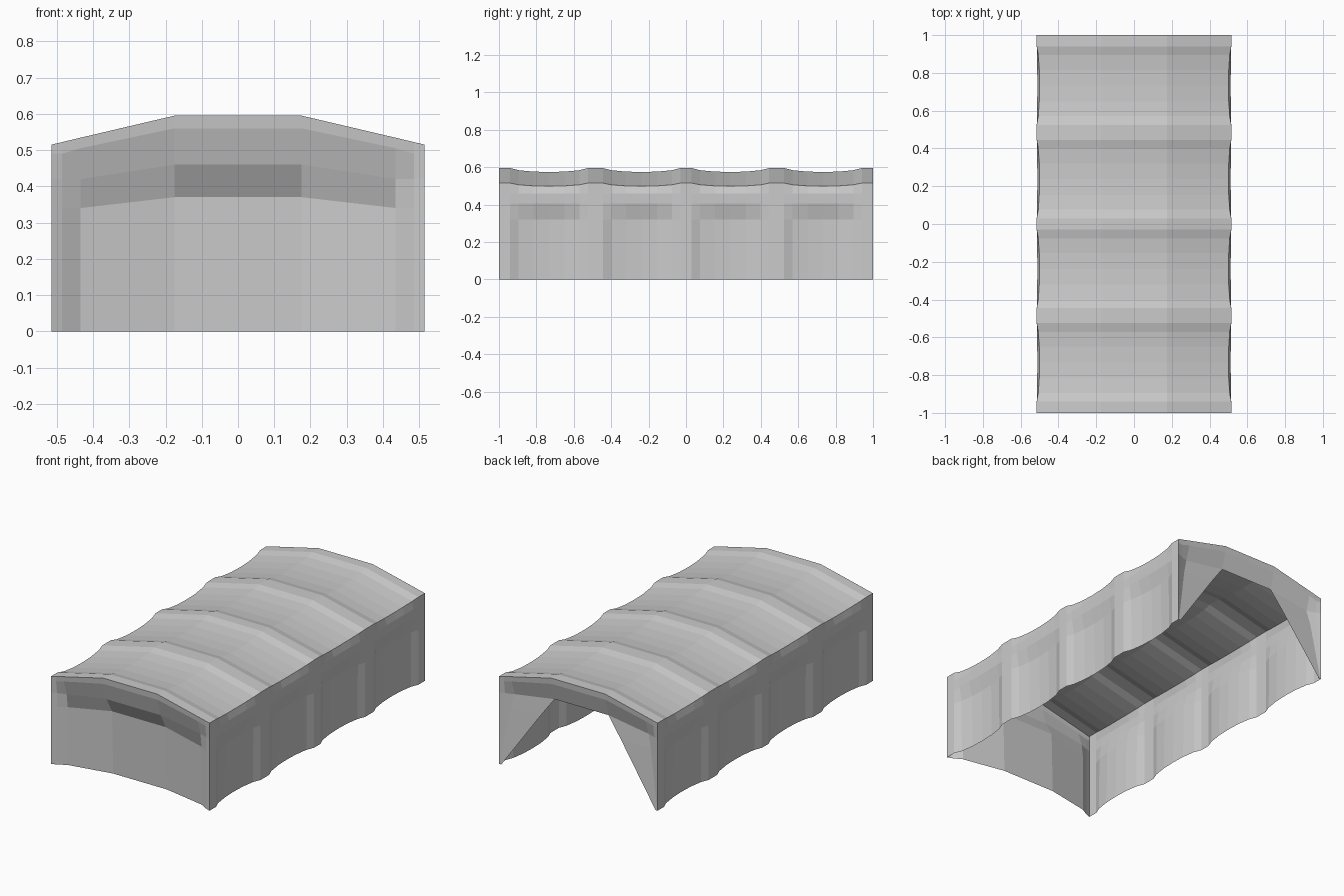
import bpy

if "Cube" in bpy.data.objects:
    bpy.data.objects.remove(bpy.data.objects["Cube"])

canvas = bpy.data.materials.new("grey canvas")
canvas.diffuse_color = (0.6, 0.6, 0.6, 1)
canvas.use_nodes = True
canvas.node_tree.nodes["Principled BSDF"].inputs["Base Color"].default_value = canvas.diffuse_color


def grid_object(name, rows, flip=False, skip=lambda r, c: False):
    """Skin a sheet over rows of points; skip leaves holes."""
    n = len(rows[0])
    verts = [p for row in rows for p in row]
    faces = []
    for r in range(len(rows) - 1):
        for c in range(n - 1):
            if skip(r, c):
                continue
            a, b = r * n + c, (r + 1) * n + c
            f = (a, b, b + 1, a + 1)
            faces.append(f[::-1] if flip else f)
    mesh = bpy.data.meshes.new(name)
    mesh.from_pydata(verts, [], faces)
    mesh.materials.append(canvas)
    mesh.update()
    obj = bpy.data.objects.new(name, mesh)
    bpy.context.collection.objects.link(obj)
    return obj


# Roof and side walls: one sheet sagging between five hoops
bays = [(-0.94, -0.525), (-0.445, -0.03), (0.03, 0.445), (0.525, 0.94)]
sag_curve = [(0, 0), (0.11, 0.55), (0.3, 0.9), (0.5, 1), (0.7, 0.9), (0.89, 0.55), (1, 0)]
stations = [(-1, 0)]
for y0, y1 in bays:
    stations += [(y0 + (y1 - y0) * t, s) for t, s in sag_curve]
stations.append((1, 0))


def section(y, s):
    half = [(0.175, 0.595 - 0.021 * s), (0.515 - 0.015 * s, 0.515 - 0.017 * s),
            (0.515 - 0.003 * s, 0.46), (0.515 - 0.005 * s, 0.405),
            (0.515 - 0.028 * s, 0.32), (0.515 - 0.033 * s, 0)]
    left = [(-x, y, z) for x, z in reversed(half)]
    return left + [(x, y, z) for x, z in half]


grid_object("canvas_cover", [section(y, s) for y, s in stations], flip=True)

# End walls: columns and rows step inward from the outer hoop
col_x = [0.515, 0.485, 0.435, 0.175]
col_depth = [0, 0.012, 0.04, 0.09]
row_z = [[0.515, 0.522, 0.534, 0.595],
         [0.49, 0.49, 0.505, 0.56],
         [0.42, 0.42, 0.42, 0.46],
         [0.34, 0.34, 0.34, 0.37],
         [0, 0, 0, 0]]
row_depth = [0, 0.003, 0.03, 0.08, 0.09]


def end_rows(side, tied_back):
    rows = []
    for r, zs in enumerate(row_z):
        half = []
        for c, z in enumerate(zs):
            x, d = col_x[c], min(col_depth[c], row_depth[r])
            if tied_back and r > 2:
                # curtains narrow towards the bottom corners
                k = 0.74 if r == 3 else 0.04
                x = 0.515 - (0.515 - x) * k
                d = min(col_depth[c], 0.03) * k
                z = 0.34 if r == 3 else 0
            half.append((x, side * (1 - d), z))
        rows.append([(-x, y, z) for x, y, z in half] + half[::-1])
    return rows


grid_object("front_wall", end_rows(-1, False))
grid_object("back_curtains", end_rows(1, True), flip=True,
            skip=lambda r, c: r >= 2 and c == 3)
